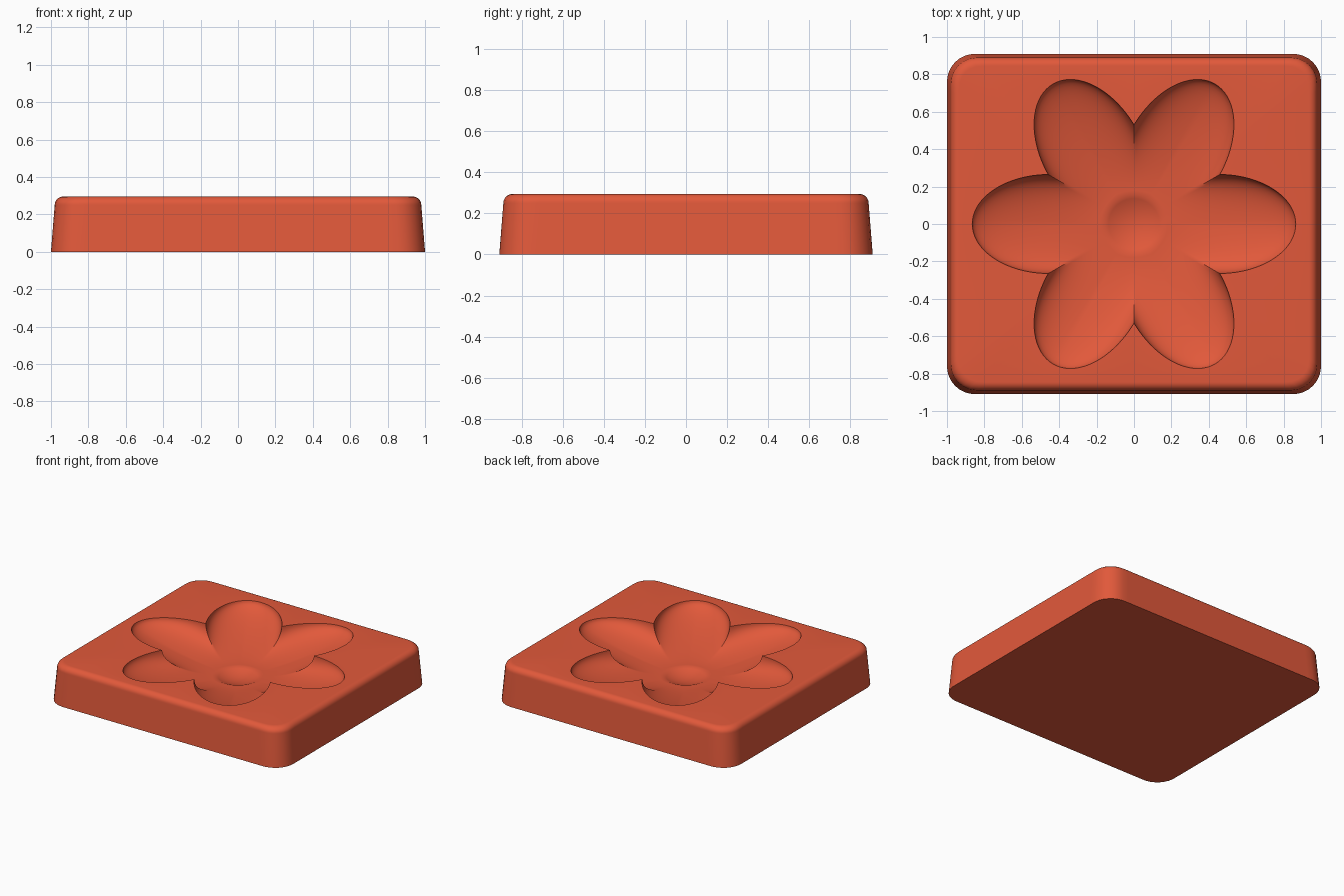
import bpy, bmesh
from math import sin, cos, pi, sqrt, radians

if "Cube" in bpy.data.objects:
    bpy.data.objects.remove(bpy.data.objects["Cube"], do_unlink=True)

RAYS = 240
TOP = 0.295
HALF_X, HALF_Y, CORNER = 1.0, 0.91, 0.15
PETAL_C, PETAL_A, PETAL_B = 0.45, 0.415, 0.265
HOLLOW = 0.175
DIMPLE_R, DIMPLE_DEPTH = 0.155, 0.035
angles = [2 * pi * i / RAYS for i in range(RAYS)]


def block_radius(a, inset):
    """Distance from the centre to a rounded rectangle along a ray."""
    c, s = abs(cos(a)), abs(sin(a))
    hx, hy, r = HALF_X - inset, HALF_Y - inset, CORNER - inset * 0.5
    d = min(hx / max(c, 1e-9), hy / max(s, 1e-9))
    cx, cy = hx - r, hy - r
    if d * c > cx and d * s > cy:
        b = c * cx + s * cy
        d = b + sqrt(max(0, b * b - (cx * cx + cy * cy - r * r)))
    return d


def flower_radius(a):
    """Outline of six elliptical petals."""
    f = (a + pi / 6) % (pi / 3) - pi / 6
    c, s = cos(f), sin(f)
    qa = (c / PETAL_A) ** 2 + (s / PETAL_B) ** 2
    qb = c * PETAL_C / PETAL_A ** 2
    qc = (PETAL_C / PETAL_A) ** 2 - 1
    return (qb + sqrt(max(0, qb * qb - qa * qc))) / qa


def floor_radius(a):
    """Hexagon that the petals melt into towards the middle."""
    return 0.52 / cos(a % (pi / 3) - pi / 6)


bm = bmesh.new()


def ring(radius, z):
    return [bm.verts.new((radius(a) * cos(a), radius(a) * sin(a), z)) for a in angles]


rings = []
# outer wall with draft, then the rounded top edge
rings.append(ring(lambda a: block_radius(a, 0), 0))
for i in range(9):
    t = radians(90 * i / 8)
    inset = 0.02 + 0.045 * (1 - cos(t))
    rings.append(ring(lambda a: block_radius(a, inset), TOP - 0.045 * (1 - sin(t))))

# flower hollow, from the rim down to the dimple
STEPS = 24
for i in range(STEPS + 1):
    t = radians(90 * (1 - i / STEPS))
    s = sin(t)

    def hollow(a):
        blend = s * s
        shape = floor_radius(a) * (1 - blend) + flower_radius(a) * blend
        return DIMPLE_R + s * (shape - DIMPLE_R)
    rings.append(ring(hollow, TOP - HOLLOW * cos(t)))

# round dimple in the middle
for i in range(1, 8):
    k = 1 - i / 8
    rings.append(ring(lambda a: DIMPLE_R * k, TOP - HOLLOW - DIMPLE_DEPTH * (1 - k * k)))

for low, high in zip(rings, rings[1:]):
    for i in range(RAYS):
        j = (i + 1) % RAYS
        bm.faces.new((low[i], low[j], high[j], high[i]))
centre = bm.verts.new((0, 0, TOP - HOLLOW - DIMPLE_DEPTH))
for i in range(RAYS):
    bm.faces.new((rings[-1][i], rings[-1][(i + 1) % RAYS], centre))
bm.faces.new(list(reversed(rings[0])))
bmesh.ops.recalc_face_normals(bm, faces=bm.faces[:])

mesh = bpy.data.meshes.new("flower_mould")
bm.to_mesh(mesh)
bm.free()
mould = bpy.data.objects.new("flower_mould", mesh)
bpy.context.collection.objects.link(mould)

# single terracotta red colour
mat = bpy.data.materials.new("terracotta_red")
mat.use_nodes = True
colour = (0.76, 0.1, 0.043, 1)
mat.diffuse_color = colour
mat.node_tree.nodes["Principled BSDF"].inputs["Base Color"].default_value = colour
mesh.materials.append(mat)

bpy.ops.object.select_all(action="DESELECT")
mould.select_set(True)
bpy.context.view_layer.objects.active = mould
bpy.ops.object.shade_smooth_by_angle(angle=radians(30))
